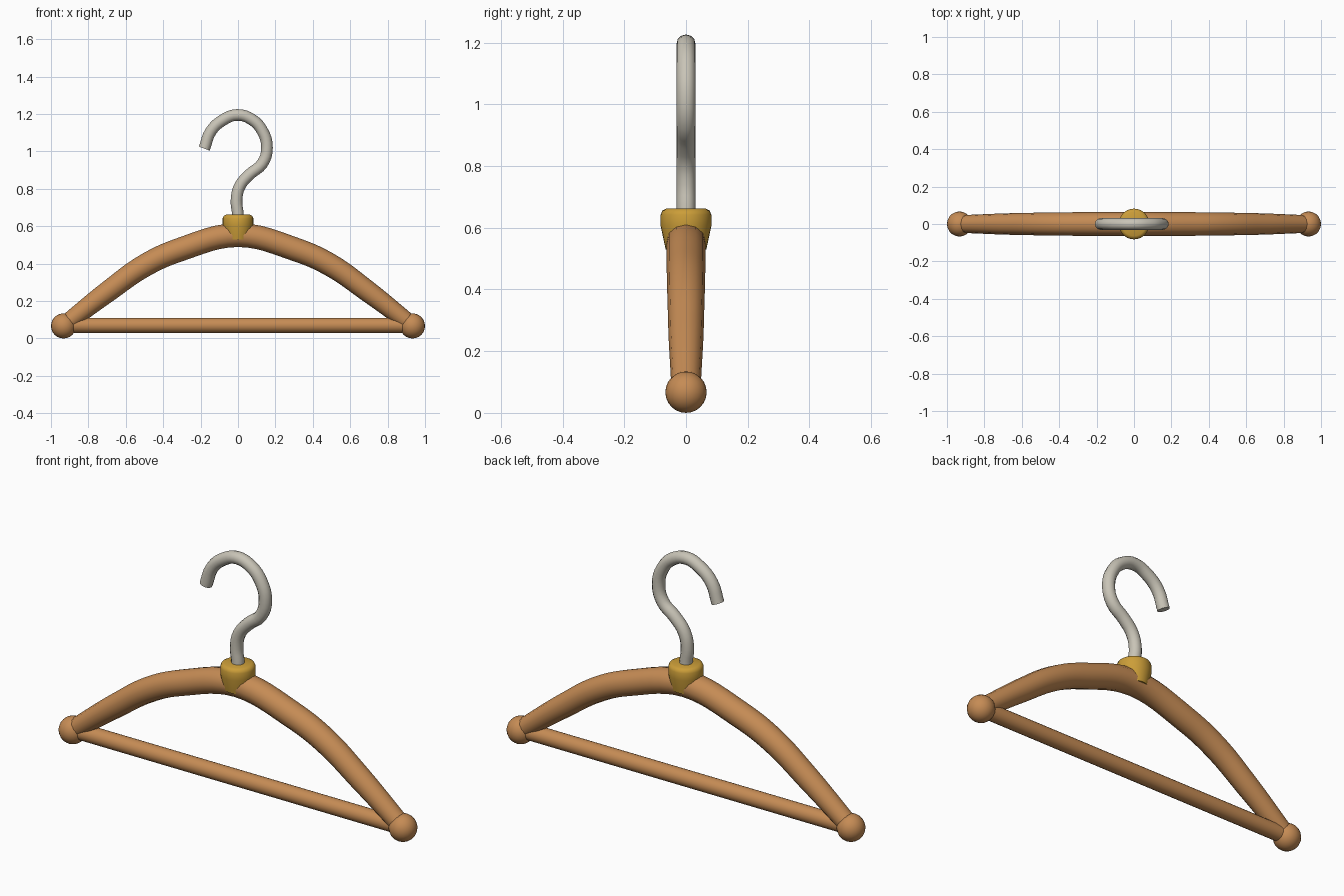
import bpy
import bmesh
import math

cube = bpy.data.objects.get("Cube")
if cube:
    bpy.data.objects.remove(cube, do_unlink=True)


def make_material(name, rgb, metallic=0.0):
    mat = bpy.data.materials.new(name)
    mat.use_nodes = True
    mat.diffuse_color = (*rgb, 1)
    bsdf = next(n for n in mat.node_tree.nodes if n.type == "BSDF_PRINCIPLED")
    bsdf.inputs["Base Color"].default_value = (*rgb, 1)
    bsdf.inputs["Roughness"].default_value = 0.5
    return mat


wood = make_material("warm wood", (0.56, 0.26, 0.09))
brass = make_material("brass", (0.60, 0.34, 0.04))
steel = make_material("pale steel", (0.58, 0.55, 0.47))


def finish(obj, name, mat, angle=40):
    obj.name = obj.data.name = name
    obj.data.materials.clear()
    obj.data.materials.append(mat)
    bpy.ops.object.select_all(action="DESELECT")
    obj.select_set(True)
    bpy.context.view_layer.objects.active = obj
    bpy.ops.object.shade_smooth_by_angle(angle=math.radians(angle))
    return obj


def tube(name, points, mat, steps=6):
    """Sweep a round section along (x, z, radius) points in the front plane."""
    curve = bpy.data.curves.new(name, "CURVE")
    curve.dimensions = "3D"
    curve.bevel_depth = 1.0
    curve.bevel_resolution = 4
    curve.resolution_u = steps
    curve.use_fill_caps = True
    spline = curve.splines.new("BEZIER")
    spline.bezier_points.add(len(points) - 1)
    for bp, (x, z, r) in zip(spline.bezier_points, points):
        bp.co = (x, 0, z)
        bp.radius = r
        bp.handle_left_type = bp.handle_right_type = "AUTO"
    obj = bpy.data.objects.new(name, curve)
    bpy.context.collection.objects.link(obj)
    bpy.ops.object.select_all(action="DESELECT")
    obj.select_set(True)
    bpy.context.view_layer.objects.active = obj
    bpy.ops.object.convert(target="MESH")
    return finish(bpy.context.view_layer.objects.active, name, mat)


# Curved shoulder arms, mitred in the middle
arms = tube("shoulder_arms", [
    (-0.06, 0.54, 0.064), (0, 0.553, 0.064), (0.31, 0.475, 0.063),
    (0.49, 0.395, 0.061), (0.69, 0.255, 0.057), (0.93, 0.07, 0.047),
], wood)
mirror = arms.modifiers.new("Mirror", "MIRROR")
mirror.use_axis = (True, False, False)
mirror.use_bisect_axis = (True, False, False)

# Trouser bar
bpy.ops.mesh.primitive_cylinder_add(vertices=20, radius=0.04, depth=1.86,
                                    location=(0, 0, 0.07),
                                    rotation=(0, math.pi / 2, 0))
finish(bpy.context.object, "trouser_bar", wood)

# Round end knobs
for side, x in (("left", 0.933), ("right", -0.933)):
    bpy.ops.mesh.primitive_uv_sphere_add(segments=20, ring_count=12,
                                         radius=0.067, location=(x, 0, 0.067))
    finish(bpy.context.object, side + "_end_knob", wood)

# Brass collar turned from a profile
bm = bmesh.new()
profile = [(0, 0.53), (0.066, 0.53), (0.082, 0.605), (0.082, 0.642),
           (0.077, 0.655), (0.064, 0.662), (0, 0.662)]
verts = [bm.verts.new((r, 0, z)) for r, z in profile]
edges = [bm.edges.new(pair) for pair in zip(verts, verts[1:])]
bmesh.ops.spin(bm, geom=verts + edges, cent=(0, 0, 0), axis=(0, 0, 1),
               angle=math.tau, steps=28, use_duplicate=False)
bmesh.ops.remove_doubles(bm, verts=bm.verts, dist=0.0001)
bmesh.ops.recalc_face_normals(bm, faces=bm.faces)
mesh = bpy.data.meshes.new("collar")
bm.to_mesh(mesh)
bm.free()
collar = bpy.data.objects.new("collar", mesh)
bpy.context.collection.objects.link(collar)
finish(collar, "collar", brass, 50)

# Wire hook
path = [(0, 0.60), (0, 0.66), (-0.008, 0.74), (0.01, 0.815), (0.062, 0.877),
        (0.13, 0.935), (0.155, 1.02), (0.13, 1.11), (0.075, 1.17),
        (-0.005, 1.195), (-0.08, 1.168), (-0.145, 1.108), (-0.18, 1.015)]
tube("wire_hook", [(x, z, 0.031) for x, z in path], steel, 4)
